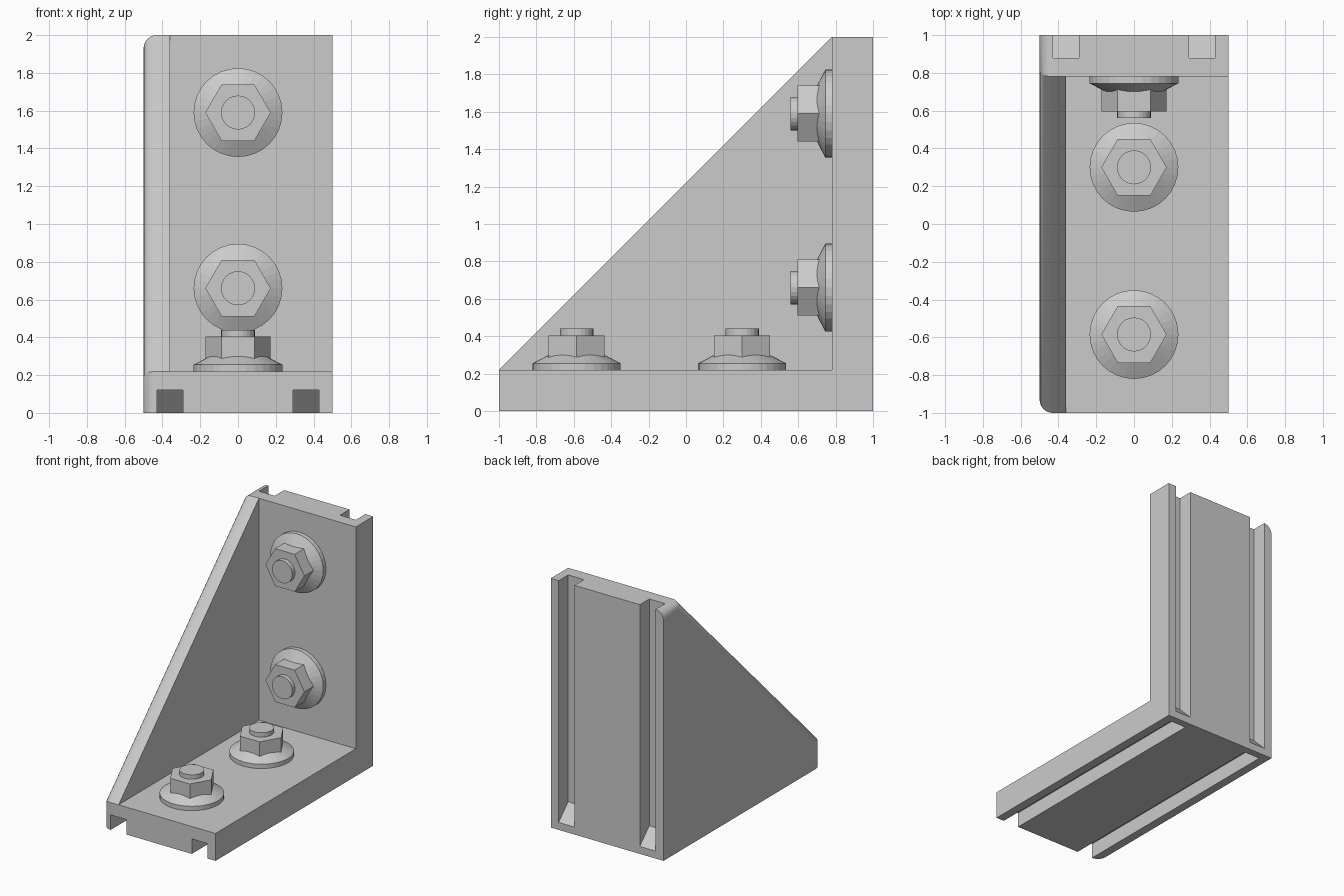
import bpy, bmesh
from math import cos, sin, tau, pi, radians

if "Cube" in bpy.data.objects:
    bpy.data.objects.remove(bpy.data.objects["Cube"])


def make_object(name, bm):
    bmesh.ops.recalc_face_normals(bm, faces=bm.faces)
    mesh = bpy.data.meshes.new(name)
    bm.to_mesh(mesh)
    bm.free()
    ob = bpy.data.objects.new(name, mesh)
    bpy.context.collection.objects.link(ob)
    return ob


def prism_x(bm, profile, x0, x1):
    """Extrude a (y, z) profile along x."""
    a = [bm.verts.new((x0, y, z)) for y, z in profile]
    b = [bm.verts.new((x1, y, z)) for y, z in profile]
    bm.faces.new(a)
    bm.faces.new(b[::-1])
    for i in range(len(a)):
        j = (i + 1) % len(a)
        bm.faces.new((a[i], b[i], b[j], a[j]))


def turned(bm, rings, sides):
    """Stack (radius, z) rings with the given number of sides, capped."""
    loops = [[bm.verts.new((r * cos(tau * i / sides), r * sin(tau * i / sides), z))
              for i in range(sides)] for r, z in rings]
    bm.faces.new(loops[0][::-1])
    bm.faces.new(loops[-1])
    for a, b in zip(loops, loops[1:]):
        for i in range(sides):
            j = (i + 1) % sides
            bm.faces.new((a[i], a[j], b[j], b[i]))


# Bracket: base, wall and one side gusset in a single shell
T, GUSSET_X = 0.22, -0.36
pts = {0: (-1, 0), 1: (1, 0), 2: (1, 2), 3: (1 - T, 2), 4: (-1, T), 'c': (1 - T, T)}
bm = bmesh.new()
o = {k: bm.verts.new((-0.5, *pts[k])) for k in (0, 1, 2, 3, 4)}
m = {k: bm.verts.new((GUSSET_X, *pts[k])) for k in (3, 4, 'c')}
r = {k: bm.verts.new((0.5, *pts[k])) for k in pts}
for face in (
        [o[k] for k in range(5)],                         # gusset outside
        [r[k] for k in (0, 1, 2, 3, 'c', 4)],             # open side
        [o[0], o[1], r[1], r[0]], [o[1], o[2], r[2], r[1]],   # underside, back
        [o[2], o[3], m[3], r[3], r[2]],                   # top end
        [o[3], o[4], m[4], m[3]],                         # slope
        [o[4], o[0], r[0], r[4], m[4]],                   # front end
        [m[4], m['c'], m[3]],                             # gusset inside
        [m[4], r[4], r['c'], m['c']], [m['c'], r['c'], r[3], m[3]]):
    bm.faces.new(face)
bmesh.ops.recalc_face_normals(bm, faces=bm.faces)
# Rounded outer edge of the gusset
edges = [bm.edges.get((o[a], o[b])) for a, b in ((2, 3), (3, 4), (4, 0))]
bmesh.ops.bevel(bm, geom=edges, offset=0.07, offset_type='OFFSET', segments=6,
                profile=0.5, affect='EDGES')
bracket = make_object("angle_bracket", bm)

# Two grooves under the base and two behind the wall, with 45 degree ends
groove = [(-1.1, -0.1), (1.04, -0.1), (0.82, 0.12), (-1.1, 0.12)]
wall_groove = [(1 - z, 1 - y) for y, z in groove]
bm = bmesh.new()
for x in (-0.36, 0.36):
    for profile in (groove, wall_groove):
        prism_x(bm, profile, x - 0.07, x + 0.07)
cutter = make_object("groove_cutter", bm)
cutter.hide_render = True
mod = bracket.modifiers.new("grooves", 'BOOLEAN')
mod.operation, mod.solver, mod.object = 'DIFFERENCE', 'EXACT', cutter
bpy.context.view_layer.objects.active = bracket
bracket.select_set(True)
bpy.ops.object.modifier_apply(modifier=mod.name)
bpy.data.objects.remove(cutter)
bpy.ops.object.shade_smooth_by_angle(angle=radians(20))


# Bolts: conical flange, hex nut and stud end
def bolt(name, location, tilt=0.0):
    bm = bmesh.new()
    turned(bm, [(0.235, 0), (0.235, 0.035), (0.14, 0.085)], 32)
    turned(bm, [(0.173, 0.03), (0.173, 0.185)], 6)
    turned(bm, [(0.09, 0.1), (0.09, 0.22)], 24)
    ob = make_object(name, bm)
    ob.location = location
    ob.rotation_euler.x = tilt


bolt("base_bolt_front", (0, -0.585, T))
bolt("base_bolt_rear", (0, 0.3, T))
bolt("wall_bolt_lower", (0, 1 - T, 0.66), pi / 2)
bolt("wall_bolt_upper", (0, 1 - T, 1.59), pi / 2)
